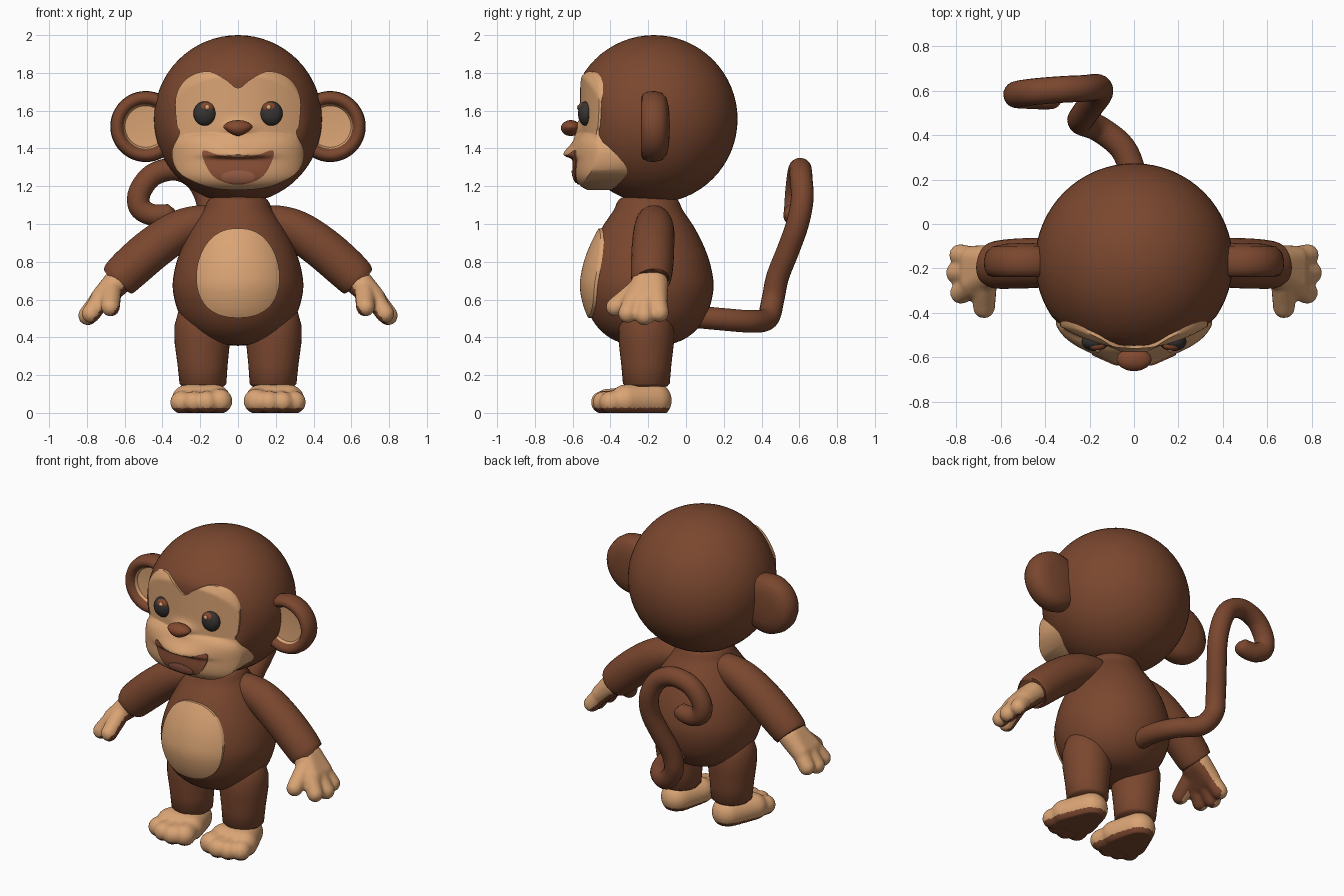
import bpy, bmesh, math
from mathutils import Vector, Matrix

if "Cube" in bpy.data.objects:
    bpy.data.objects.remove(bpy.data.objects["Cube"])


def material(name, rgb):
    m = bpy.data.materials.new(name)
    m.diffuse_color = (*rgb, 1)
    m.use_nodes = True
    m.node_tree.nodes["Principled BSDF"].inputs["Base Color"].default_value = m.diffuse_color
    return m


BROWN = material("brown fur", (0.195, 0.063, 0.028))
TAN = material("tan skin", (0.70, 0.37, 0.175))
DARK = material("dark eye", (0.037, 0.033, 0.03))
NOSE = material("nose brown", (0.225, 0.065, 0.027))
MOUTH = material("mouth red brown", (0.27, 0.085, 0.04))
TONGUE = material("tongue", (0.37, 0.125, 0.07))


def finish(name, bm, *mats, angle=50):
    bmesh.ops.recalc_face_normals(bm, faces=bm.faces)
    me = bpy.data.meshes.new(name)
    bm.to_mesh(me)
    bm.free()
    ob = bpy.data.objects.new(name, me)
    bpy.context.collection.objects.link(ob)
    for m in mats:
        me.materials.append(m)
    bpy.ops.object.select_all(action='DESELECT')
    ob.select_set(True)
    bpy.context.view_layer.objects.active = ob
    bpy.ops.object.shade_smooth_by_angle(angle=math.radians(angle))
    return ob


def spline(pts, steps, closed=False):
    """Catmull-Rom interpolation through the points."""
    p = [Vector(q) for q in pts]
    n = len(p)
    get = (lambda i: p[i % n]) if closed else (lambda i: p[max(0, min(n - 1, i))])
    out = []
    for i in range(n if closed else n - 1):
        a, b, c, d = get(i - 1), get(i), get(i + 1), get(i + 2)
        for s in range(steps):
            t = s / steps
            out.append(0.5 * (2 * b + (c - a) * t + (2 * a - 5 * b + 4 * c - d) * t * t
                              + (3 * b - a - 3 * c + d) * t ** 3))
    if not closed:
        out.append(p[-1])
    return out


def ellipsoid(name, loc, size, mat, seg=32):
    bm = bmesh.new()
    bmesh.ops.create_uvsphere(bm, u_segments=seg, v_segments=seg // 2, radius=1,
                              matrix=Matrix.Translation(loc) @ Matrix.Diagonal((*size, 1)))
    return finish(name, bm, mat)


def lathe(profile, seg=48):
    """Spin (radius, height) points about z."""
    bm = bmesh.new()
    vs = [bm.verts.new((r, 0, z)) for r, z in profile]
    es = [bm.edges.new(e) for e in zip(vs, vs[1:])]
    bmesh.ops.spin(bm, geom=vs + es, cent=(0, 0, 0), axis=(0, 0, 1),
                   angle=2 * math.pi, steps=seg)
    bmesh.ops.remove_doubles(bm, verts=bm.verts, dist=1e-4)
    return bm


def tube(name, pts, mat, ring=20, steps=6):
    """Sweep a circle along (x, y, z, radius) points."""
    path = spline(pts, steps)
    bm = bmesh.new()
    rings, up = [], None
    for i, q in enumerate(path):
        t = (path[min(i + 1, len(path) - 1)] - path[max(i - 1, 0)]).xyz.normalized()
        up = (up - t * up.dot(t)).normalized() if up else t.orthogonal().normalized()
        side = t.cross(up)
        rings.append([bm.verts.new(q.xyz + q.w * (up * math.cos(a) + side * math.sin(a)))
                      for a in (2 * math.pi * k / ring for k in range(ring))])
    for r0, r1 in zip(rings, rings[1:]):
        for k in range(ring):
            bm.faces.new((r0[k], r0[k - 1], r1[k - 1], r1[k]))
    bm.faces.new(rings[0])
    bm.faces.new(rings[-1])
    return finish(name, bm, mat)


def patch(name, outline, centre, depth, back, mat, rings=24):
    """Front-facing skin filling an x-z outline, following y = depth(x, z)."""
    bm = bmesh.new()
    cx, cz = centre
    mid = bm.verts.new((cx, depth(cx, cz), cz))
    prev, n = None, len(outline)
    for r in range(1, rings + 2):
        f = min(r, rings) / rings
        fn = depth if r <= rings else back
        cur = []
        for o in outline:
            x, z = cx + (o.x - cx) * f, cz + (o.y - cz) * f
            cur.append(bm.verts.new((x, fn(x, z), z)))
        for k in range(n):
            bm.faces.new((cur[k - 1], cur[k], prev[k], prev[k - 1]) if prev
                         else (mid, cur[k - 1], cur[k]))
        prev = cur
    return finish(name, bm, mat)


def blob(name, groups, mats, voxel=0.011):
    """Fuse hulls of (x, y, z, radius) balls into one soft shape."""
    bm = bmesh.new()
    for balls in groups:
        part = bmesh.new()
        for x, y, z, r in balls:
            bmesh.ops.create_uvsphere(part, u_segments=20, v_segments=12, radius=r,
                                      matrix=Matrix.Translation((x, y, z)))
        res = bmesh.ops.convex_hull(part, input=part.verts)
        inner = [v for v in part.verts if not v.link_faces or v in res["geom_interior"]]
        bmesh.ops.delete(part, geom=inner, context='VERTS')
        tmp = bpy.data.meshes.new("tmp")
        part.to_mesh(tmp)
        part.free()
        bm.from_mesh(tmp)
        bpy.data.meshes.remove(tmp)
    ob = finish(name, bm, *mats)
    mod = ob.modifiers.new("fuse", 'REMESH')
    mod.mode, mod.voxel_size, mod.use_smooth_shade = 'VOXEL', voxel, True
    sm = ob.modifiers.new("soften", 'SMOOTH')
    sm.factor, sm.iterations = 0.5, 4
    for m in list(ob.modifiers):
        bpy.ops.object.modifier_apply(modifier=m.name)
    return ob


def mirror_x(pts, s):
    return [(s * p[0], *p[1:]) for p in pts]


# Head: ball with a slightly flattened face
HC = Vector((0, -0.17, 1.555))


def ball_y(x, z, r):
    return HC.y - math.sqrt(max(0, r * r - x * x - (z - HC.z) ** 2))


def flat_y(x):
    return -0.56 + 0.9 * x * x


head = ellipsoid("head", HC, (0.445, 0.443, 0.445), BROWN, 64)
for v in head.data.vertices:
    v.co.y = max(v.co.y, flat_y(v.co.x) + 0.012)


# Face skin: heart-shaped mask with a bulging muzzle, nose bridge and upper lip
def face_y(x, z):
    y = max(ball_y(x, z, 0.455), flat_y(x))
    m = max(0, 1 - abs(x / 0.36) ** 2.5 - ((z - 1.34) / 0.18) ** 4)
    if z < 1.52:
        s = 0.055 if z > 1.365 else 0.014
        lip = 0.055 * math.exp(-((z - 1.365) / s) ** 2 - (x / 0.14) ** 2)
        y = min(y, -0.405 - 0.19 * math.sqrt(m) - lip)
    return y - 0.035 * math.exp(-((z - 1.5) / 0.04) ** 2 - (x / 0.07) ** 2)


half = [(0.07, 1.768), (0.16, 1.808), (0.265, 1.775), (0.328, 1.68), (0.325, 1.53),
        (0.31, 1.48), (0.35, 1.38), (0.315, 1.275), (0.175, 1.2)]
heart = [(0, 1.72)] + half + [(0, 1.18)] + mirror_x(half[::-1], -1)
patch("face_mask", spline(heart, 6, True), (0, 1.45), face_y,
      lambda x, z: max(face_y(x, z) + 0.03, ball_y(x, z, 0.445) + 0.02), TAN, 36)

# Open smile and tongue plates
half = [(0.1, 1.365), (0.185, 1.388), (0.172, 1.315), (0.115, 1.24)]
smile = [(0, 1.355)] + half + [(0, 1.208)] + mirror_x(half[::-1], -1)
patch("mouth", spline(smile, 8, True), (0, 1.3), lambda x, z: face_y(x, z) - 0.006,
      lambda x, z: face_y(x, z) + 0.01, MOUTH)
oval = [Vector((0.09 * math.cos(a), 1.25 + 0.034 * math.sin(a)))
        for a in (2 * math.pi * k / 32 for k in range(32))]
patch("tongue", oval, (0, 1.25), lambda x, z: face_y(x, z) - 0.012,
      lambda x, z: face_y(x, z) + 0.01, TONGUE, 8)

# Nose: rounded, narrowing downward
nose = ellipsoid("nose", (0, -0.61, 1.508), (0.08, 0.052, 0.042), NOSE)
for v in nose.data.vertices:
    v.co.x *= 1 + 9 * min(0, v.co.z - 1.515)

# Body and belly
BODY = [(0, .355), (.14, .37), (.24, .425), (.31, .52), (.345, .65), (.335, .76),
        (.3, .87), (.245, .98), (.185, 1.07), (.14, 1.14), (0, 1.16)]
profile = [(max(0, p.x), p.y) for p in spline(BODY, 4)]
bm = lathe(profile)
bmesh.ops.translate(bm, verts=bm.verts, vec=(0, -0.2, 0))
finish("body", bm, BROWN)


def body_y(x, z):
    r = 0
    for (r0, z0), (r1, z1) in zip(profile, profile[1:]):
        if z0 <= z <= z1:
            r = r0 + (r1 - r0) * (z - z0) / max(1e-6, z1 - z0)
    return -0.2 - math.sqrt(max(0, r * r - x * x))


belly = []
for k in range(64):
    a = 2 * math.pi * k / 64
    c, s = math.cos(a), math.sin(a)
    belly.append(Vector((0.22 * math.copysign(abs(c) ** 0.85, c) * (1 - 0.08 * s),
                         0.74 + 0.237 * math.copysign(abs(s) ** 0.95, s))))
patch("belly", belly, (0, 0.74), lambda x, z: body_y(x, z) - 0.016,
      lambda x, z: body_y(x, z) + 0.02, TAN)

# Paired parts
for s, side in ((1, "left"), (-1, "right")):
    # Eye with warm iris glint and highlight
    ellipsoid(side + "_eye", (s * 0.175, -0.53, 1.585), (0.061, 0.042, 0.065), DARK)
    ellipsoid(side + "_iris", (s * 0.167, -0.548, 1.614), (0.038, 0.023, 0.031), NOSE, 24)
    ellipsoid(side + "_glint", (s * 0.163, -0.562, 1.617), (0.015, 0.016, 0.015), TAN, 16)

    # Ear: domed back, thick rolled rim, tan hollow
    rim = [(0, .03), (.06, .03), (.11, .034), (.118, .05), (.13, .071), (.15, .081),
           (.172, .072), (.185, .045), (.188, .01), (.178, -.03), (.15, -.055),
           (.09, -.068), (0, -.072)]
    bm = lathe(rim)
    for f in bm.faces:
        c = f.calc_center_median()
        f.material_index = int(c.xy.length < 0.12 and c.z > -0.01)
    bmesh.ops.transform(bm, verts=bm.verts, matrix=Matrix.Translation((s * 0.488, -0.157, 1.516))
                        @ Matrix.Rotation(math.pi / 2, 4, 'X'))
    finish(side + "_ear", bm, BROWN, TAN)

    # Arm ending in a blunt cuff
    tube(side + "_arm", mirror_x([(.06, -.17, 1.02, .07), (.2, -.17, 1.005, .095),
                                  (.32, -.17, .96, .108), (.45, -.175, .87, .113),
                                  (.56, -.18, .775, .112), (.628, -.185, .71, .105),
                                  (.64, -.185, .698, .09)], s), BROWN, 28)

    # Hand: palm, three fingers and thumb, with a brown inner palm
    palm = [(.645, -.165, .685, .072), (.645, -.22, .685, .072),
            (.725, -.155, .605, .058), (.725, -.265, .605, .058)]
    fingers = [[(.72, -.155, .61, .052), (.782, -.14, .53, .05)],
               [(.725, -.215, .61, .052), (.795, -.22, .515, .052)],
               [(.72, -.275, .61, .052), (.778, -.31, .525, .05)],
               [(.67, -.26, .65, .055), (.675, -.375, .56, .05)]]
    hand = blob(side + "_hand", [mirror_x(g, s) for g in [palm] + fingers], [TAN, BROWN])
    inward = Vector((-s * 0.78, 0, -0.62))
    for p in hand.data.polygons:
        p.material_index = int(p.normal.dot(inward) > 0.6)

    # Leg
    bm = lathe([(0, .14), (.11, .14), (.124, .155), (.132, .25), (.146, .37), (.147, .46),
                (.125, .54), (.08, .58), (0, .6)], 40)
    for v in bm.verts:
        v.co += Vector((s * (0.183 + 0.007 * min(1, v.co.z / 0.4)), -0.21, 0))
    finish(side + "_leg", bm, BROWN)

    # Foot with four toes and a brown sole
    sole = [(.185, -.172, .066, .098), (.118, -.32, .07, .08), (.27, -.32, .068, .082)]
    toes = [[(.12, -.32, .066, .068), (.095, -.418, .062, .066)],
            [(.17, -.34, .062, .06), (.165, -.444, .056, .06)],
            [(.22, -.34, .062, .06), (.236, -.437, .056, .058)],
            [(.27, -.32, .062, .066), (.3, -.4, .056, .06)]]
    foot = blob(side + "_foot", [mirror_x(g, s) for g in [sole] + toes], [TAN, BROWN])
    for v in foot.data.vertices:
        v.co.z = max(v.co.z, 0)
    for p in foot.data.polygons:
        p.material_index = int(p.center.z < 0.025)

# Tail: back, up and over into a curl
tube("tail", [(0, .04, .51, .06), (0, .2, .495, .06), (-.05, .34, .485, .06),
              (-.16, .43, .5, .06), (-.235, .46, .6, .06), (-.23, .485, .72, .06),
              (-.19, .54, .86, .06), (-.155, .59, 1.0, .06), (-.165, .615, 1.13, .06),
              (-.225, .61, 1.24, .06), (-.33, .605, 1.29, .06), (-.45, .595, 1.26, .06),
              (-.52, .585, 1.17, .06), (-.52, .58, 1.09, .06), (-.46, .575, 1.05, .058),
              (-.39, .57, 1.05, .055), (-.35, .57, 1.065, .045), (-.335, .57, 1.075, .012)],
     BROWN, 20, 5)
